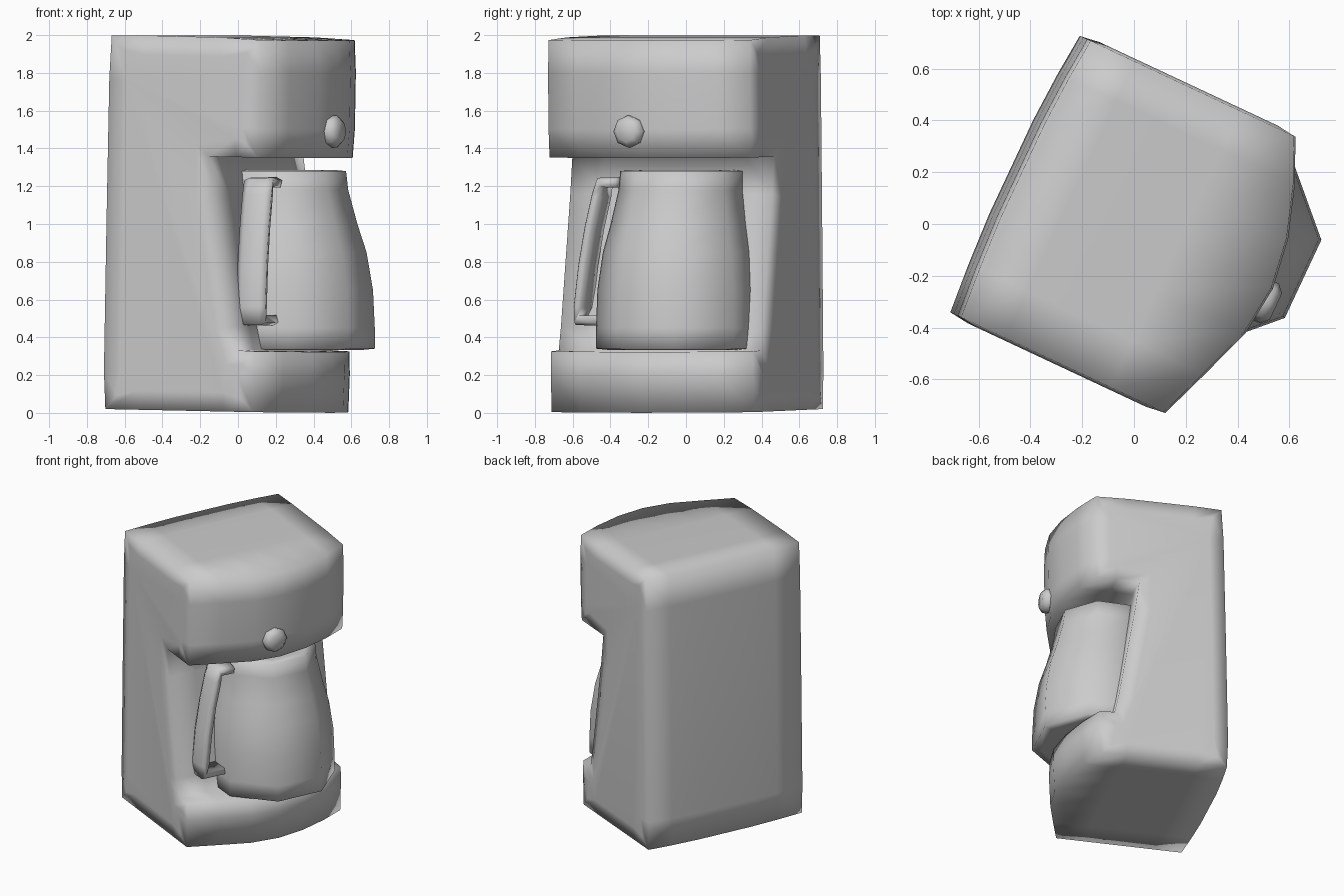
import bpy, bmesh, math
from mathutils import Matrix, Vector

if "Cube" in bpy.data.objects:
    bpy.data.objects.remove(bpy.data.objects["Cube"])

grey = bpy.data.materials.new("light_grey")
grey.use_nodes = True
COLOUR = (0.6, 0.6, 0.6, 1)
grey.diffuse_color = COLOUR
grey.node_tree.nodes["Principled BSDF"].inputs["Base Color"].default_value = COLOUR

# Local frame: x is the machine's front, y its width
TURN = Matrix.Rotation(math.radians(-25.1), 4, 'Z')
LEAN = Matrix.Translation((0, 0, 0.011)) @ TURN @ Matrix.Rotation(0.019, 4, 'Y')


def finish(name, bm, matrix):
    bmesh.ops.recalc_face_normals(bm, faces=bm.faces)
    for face in bm.faces:
        face.smooth = True
    mesh = bpy.data.meshes.new(name)
    bm.to_mesh(mesh)
    bm.free()
    mesh.materials.append(grey)
    ob = bpy.data.objects.new(name, mesh)
    bpy.context.collection.objects.link(ob)
    ob.matrix_world = matrix
    return ob


def loft(bm, rings):
    """Skin a list of closed rings and cap both ends; returns the caps."""
    rows = [[bm.verts.new(p) for p in ring] for ring in rings]
    for a, b in zip(rows, rows[1:]):
        for i in range(len(a)):
            j = (i + 1) % len(a)
            bm.faces.new((a[i], a[j], b[j], b[i]))
    return [bm.faces.new(rows[0]), bm.faces.new(rows[-1])]


# Machine body: C-shaped side profile swept across the width
def side_profile(y, front, back):
    pts = [(back, 0), (back - 0.012, 0.2), (back - 0.012, 1.0), (back - 0.01, 1.75),
           (back, 1.977), (-0.3, 1.982), (0.15, 1.98), (front, 1.97),
           (front + 0.01, 1.8), (front + 0.01, 1.5), (front, 1.348),
           (0.25, 1.348), (0.09, 1.348), (0.12, 1.15), (0.25, 0.45),
           (0.28, 0.325), (front, 0.322), (front + 0.005, 0.2),
           (front, 0), (0.2, 0), (-0.3, 0)]
    return [(x, y, z) for x, z in pts]


stations = [(-0.61, 0.375, -0.49), (-0.41, 0.45, -0.505), (-0.2, 0.525, -0.515),
            (0, 0.548, -0.515), (0.2, 0.52, -0.515), (0.4, 0.455, -0.505),
            (0.57, 0.378, -0.49)]
bm = bmesh.new()
caps = loft(bm, [side_profile(*s) for s in stations])
bmesh.ops.recalc_face_normals(bm, faces=bm.faces)
bmesh.ops.inset_individual(bm, faces=caps, thickness=0.1, depth=0.01)
finish("machine_body", bm, LEAN)

# Jug: eight-sided, widest at the bottom, leaning slightly back
jug = [(0.34, 0.435, 0.28), (0.45, 0.435, 0.28), (0.65, 0.43, 0.275),
       (0.85, 0.405, 0.265), (1.0, 0.37, 0.25), (1.18, 0.335, 0.235),
       (1.28, 0.328, 0.23)]
bm = bmesh.new()
caps = loft(bm, [[(cx + r * math.cos(math.pi * (i + 0.5) / 4),
                   0.085 + r * math.sin(math.pi * (i + 0.5) / 4), z)
                  for i in range(8)] for z, r, cx in jug])
bmesh.ops.recalc_face_normals(bm, faces=bm.faces)
bmesh.ops.inset_individual(bm, faces=caps, thickness=0.06, depth=0.006)
finish("jug", bm, TURN)

# Handle: flat strap following the jug's side, returning to it at both ends
path = [(-0.24, 1.22), (-0.345, 1.22), (-0.365, 1.15), (-0.405, 0.98), (-0.44, 0.78),
        (-0.465, 0.56), (-0.468, 0.49), (-0.32, 0.49)]
points = [Vector((0, y, z)) for y, z in path]
rings = []
for i, p in enumerate(points):
    along = points[min(i + 1, len(points) - 1)] - points[max(i - 1, 0)]
    side = along.normalized().cross(Vector((1, 0, 0))) * 0.028
    cx = 0.285 + 0.02 * (1.22 - p.z)
    rings.append([(cx + sx * wx, p.y + side.y * sd, p.z + side.z * sd)
                  for sx, sd, wx in ((-1, -1, 0.075), (1, -1, 0.075), (1, 0.4, 0.085),
                                     (0.6, 1, 0.085), (-0.6, 1, 0.085), (-1, 0.4, 0.085))])
bm = bmesh.new()
loft(bm, rings)
finish("jug_handle", bm, TURN)

# Knob: eight-sided button on the head
knob = [(0.5, 0.075), (0.575, 0.085), (0.605, 0.085), (0.632, 0.055)]
bm = bmesh.new()
loft(bm, [[(x, -0.056 + r * math.cos(math.pi * i / 4), 1.49 + r * math.sin(math.pi * i / 4))
           for i in range(8)] for x, r in knob])
finish("knob", bm, TURN)
